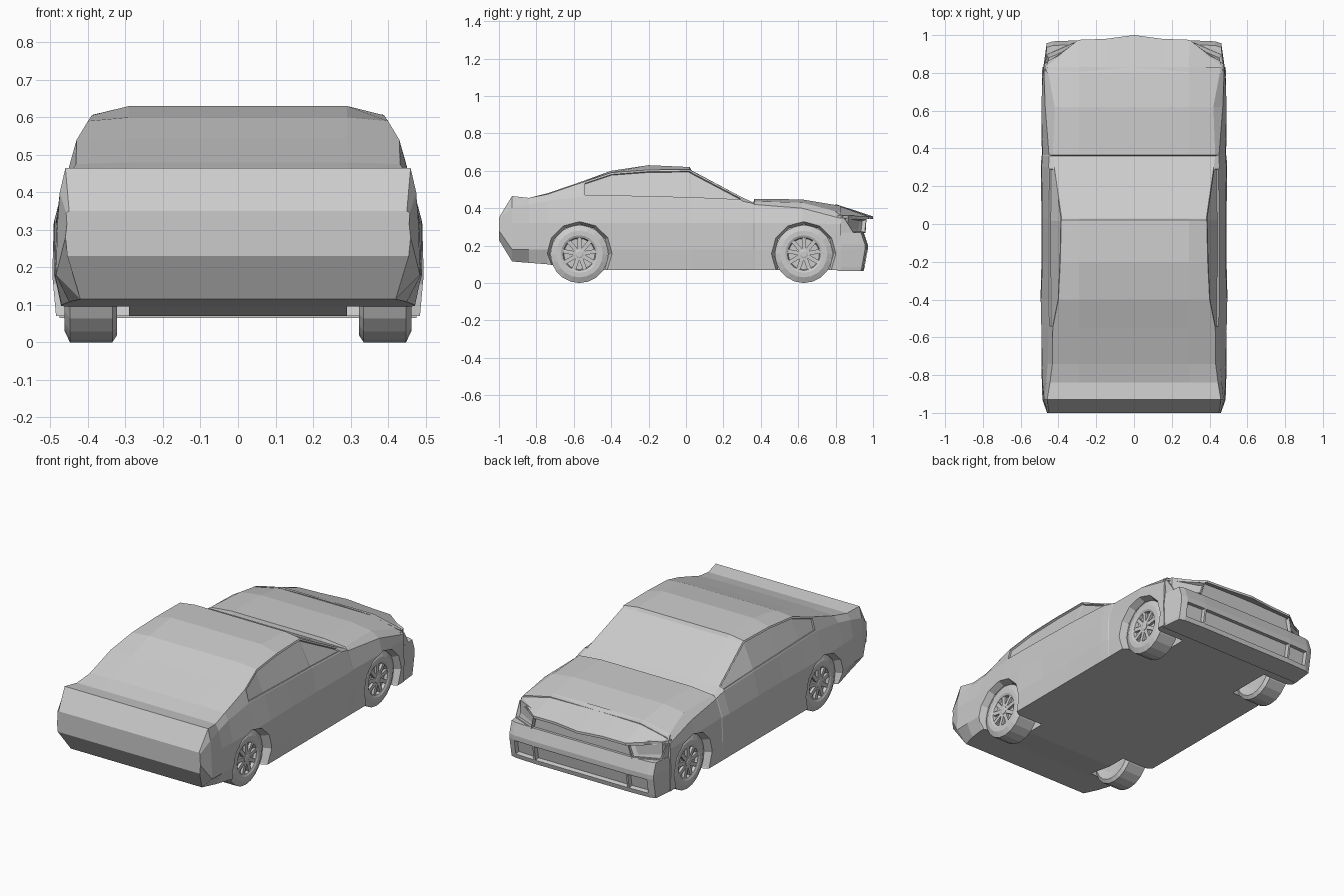
import bpy, bmesh
from math import sin, cos, pi
from mathutils import Matrix, Vector

if "Cube" in bpy.data.objects:
    bpy.data.objects.remove(bpy.data.objects["Cube"])


def finish(name, bm):
    me = bpy.data.meshes.new(name)
    bm.to_mesh(me)
    bm.free()
    ob = bpy.data.objects.new(name, me)
    bpy.context.collection.objects.link(ob)
    return ob


def loft(rings):
    """Closed skin through rings of equal length; returns bmesh and face grid."""
    bm = bmesh.new()
    vs = [[bm.verts.new(p) for p in r] for r in rings]
    n = len(vs[0])
    grid = [[bm.faces.new((a[j], a[(j + 1) % n], b[(j + 1) % n], b[j]))
             for j in range(n)] for a, b in zip(vs, vs[1:])]
    bm.faces.new(vs[0])
    bm.faces.new(vs[-1])
    bmesh.ops.recalc_face_normals(bm, faces=bm.faces)
    return bm, grid


def mirrored(half):
    return half + [(-x, y, z) for x, y, z in reversed(half)]


def lathe(profile, s, cy, cz, n):
    """Rings around the x axis from (x, radius) pairs, on side s."""
    return loft([[(s * x, cy + r * sin(2 * pi * i / n), cz + r * cos(2 * pi * i / n))
                  for i in range(n)] for x, r in profile])[0]


# Body sections: y, sill z, sill w, side w, belt w, belt z, roof edge w, roof edge z, top z
SECTIONS = [
    (-1.0, .23, .455, .46, .458, .345, .45, .35, .35),
    (-.93, .115, .42, .485, .475, .40, .46, .465, .465),
    (-.84, .108, .45, .488, .465, .42, .445, .455, .455),
    (-.74, .10, .47, .49, .457, .44, .432, .475, .48),
    (-.55, .07, .485, .495, .452, .462, .43, .54, .545),
    (-.40, .07, .485, .495, .453, .46, .40, .59, .60),
    (-.20, .07, .485, .49, .455, .455, .39, .605, .63),
    (.02, .07, .485, .49, .455, .45, .385, .607, .62),
    (.03, .07, .485, .49, .455, .45, .383, .60, .602),
    (.30, .07, .485, .493, .452, .438, .422, .458, .458),
    (.36, .07, .485, .49, .45, .425, .43, .43, .43),
    (.365, .07, .485, .487, .45, .42, .43, .437, .45),
    (.62, .07, .485, .495, .47, .40, .42, .43, .447),
    (.83, .07, .48, .485, .478, .345, .46, .375, .412),
]
rings = []
for y, zb, wb, wm, ws, zs, wr, zr, zt in SECTIONS:
    rings.append(mirrored([(wb, y, zb), (wm, y, max(.18, zb + .05)),
                           (wm - .004, y, min(.32, zs - .03)), (ws, y, zs),
                           (wr, y, zr), (.29, y, zt)]))
bm, grid = loft(rings)
# Recessed side windows
windows = [grid[i][j] for i in range(4, 9) for j in (3, 7)]
bmesh.ops.inset_region(bm, faces=windows, thickness=.010, depth=0, use_even_offset=True)
bmesh.ops.inset_region(bm, faces=windows, thickness=.001, depth=-.010, use_even_offset=True)
body = finish("car_body", bm)

# Wheel wells with flared arches, and the wheels themselves
WELL = [(.29, .158), (.455, .158), (.50, .178), (.56, .178)]
TYRE = [(.33, .09), (.322, .135), (.335, .155), (.448, .155), (.462, .125),
        (.462, .10), (.456, .088), (.44, .083)]
for label, cy in (("rear", -.57), ("front", .63)):
    for side, s in (("right", 1), ("left", -1)):
        cutter = finish("well_cutter", lathe(WELL, s, cy, .155, 12))
        cutter.hide_render = True
        mod = body.modifiers.new("well", 'BOOLEAN')
        mod.operation = 'DIFFERENCE'
        mod.solver = 'EXACT'
        mod.object = cutter
        bpy.context.view_layer.objects.active = body
        bpy.ops.object.modifier_apply(modifier="well")
        bpy.data.objects.remove(cutter)

        finish(f"{label}_{side}_tyre", lathe(TYRE, s, cy, .155, 20))
        rim = lathe([(.435, .024), (.457, .024), (.46, .016)], s, cy, .155, 10)
        for k in range(9):
            m = (Matrix.Translation((s * .447, cy, .155)) @ Matrix.Rotation(2 * pi * k / 9, 4, 'X')
                 @ Matrix.Translation((0, 0, .052)) @ Matrix.Diagonal((.016, .022, .07, 1)))
            bmesh.ops.create_cube(rim, size=1, matrix=m)
        finish(f"{label}_{side}_rim", rim)

# Front bumper with recessed intake and side vents
levels = [(.065, .95, .475), (.085, .955, .48), (.18, .972, .483), (.205, .972, .483), (.27, .95, .475)]
bm, grid = loft([mirrored([(w, .81, z), (.462, yf - .015, z), (.43, yf - .005, z), (.30, yf, z)])
                 for z, yf, w in levels])
intakes = [grid[1][j] for j in (2, 3, 4)]
bmesh.ops.inset_individual(bm, faces=intakes, thickness=.008, depth=0)
bmesh.ops.inset_individual(bm, faces=intakes, thickness=.002, depth=-.025)
finish("front_bumper", bm)

# Set-back grille panel under the bonnet edge
bm, _ = loft([mirrored([(.474, .81, z), (.455, .865, z), (.31, .935, z)]) for z in (.25, .362)])
finish("grille_panel", bm)

# Bonnet nose overhanging the grille
rows = [mirrored([(.46, .80, .383), (.29, .80, .418), (.15, .80, .42)]),
        mirrored([(.472, .835, .36), (.295, .975, .355), (.15, .98, .358)])]
bm = bmesh.new()
rows = [[bm.verts.new(p) for p in r] for r in rows]
for r, p in zip(rows, ((0, .80, .422), (0, 1.0, .356))):
    r.insert(3, bm.verts.new(p))
for j in range(6):
    bm.faces.new((rows[0][j + 1], rows[0][j], rows[1][j], rows[1][j + 1]))
bmesh.ops.recalc_face_normals(bm, faces=bm.faces)
if sum((f.normal.z for f in bm.faces)) < 0:
    bmesh.ops.reverse_faces(bm, faces=bm.faces)
low = bmesh.ops.extrude_face_region(bm, geom=bm.faces[:])["geom"]
bmesh.ops.translate(bm, vec=(0, 0, -.014), verts=[v for v in low if isinstance(v, bmesh.types.BMVert)])
bmesh.ops.recalc_face_normals(bm, faces=bm.faces)
finish("bonnet_nose", bm)

# Framed corner headlights
for side, s in (("right", 1), ("left", -1)):
    front = [(.475, .845, .348), (.30, .965, .344), (.32, .96, .268), (.468, .895, .268)]
    bm, grid = loft([[(s * x, y - .06, z) for x, y, z in front], [(s * x, y, z) for x, y, z in front]])
    bm.faces.ensure_lookup_table()
    lens = [bm.faces[-1]]
    bmesh.ops.inset_individual(bm, faces=lens, thickness=.008, depth=0)
    bmesh.ops.inset_individual(bm, faces=lens, thickness=.003, depth=-.02)
    finish(f"{side}_headlight", bm)
